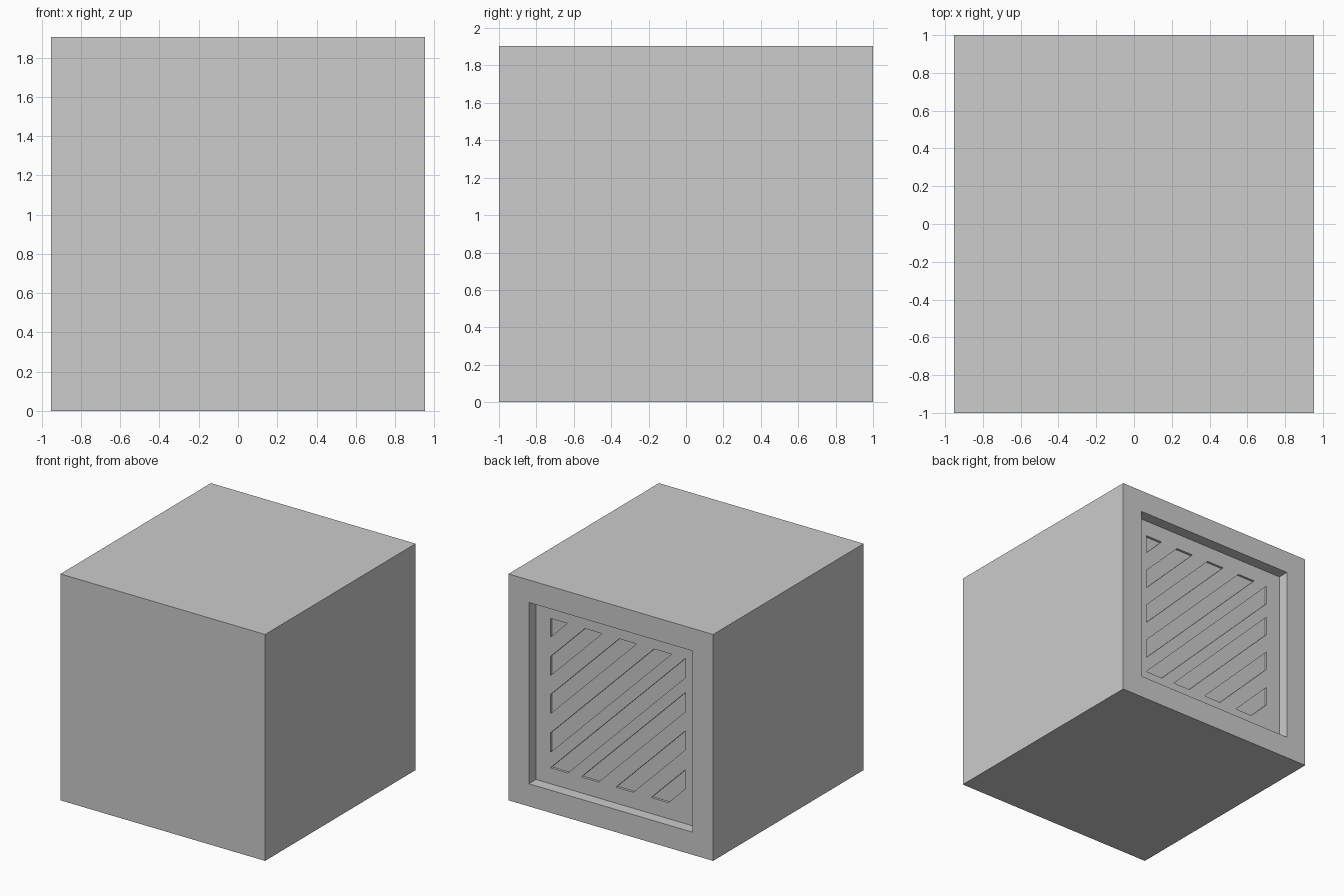
import bpy
import bmesh
from mathutils import Matrix, Vector

cube = bpy.data.objects.get("Cube")
if cube:
    bpy.data.objects.remove(cube, do_unlink=True)

WIDTH = 1.905          # width and height
LENGTH = 2.0           # front to back
RIM = 0.19             # border around the recess
RECESS = 0.095         # recess depth
BORDER = 0.134         # flat border around the grooves
GROOVE = 0.02          # groove depth

# Groove limits, as diagonal offsets from the panel's corner-to-corner line
GROOVES = [(1.10, 2.0), (0.776, 0.936), (0.455, 0.616), (0.13, 0.293),
           (-0.162, 0.0), (-0.448, -0.287), (-0.77, -0.61), (-1.097, -0.937)]

GREY = (0.604, 0.604, 0.604, 1)
grey = bpy.data.materials.new("mid grey")
grey.use_nodes = True
grey.diffuse_color = GREY
grey.node_tree.nodes["Principled BSDF"].inputs["Base Color"].default_value = GREY


def push_in(bm, faces, depth):
    """Extrude faces straight into the block, open the mouth, return the new floors."""
    out = bmesh.ops.extrude_face_region(bm, geom=faces)["geom"]
    verts = [g for g in out if isinstance(g, bmesh.types.BMVert)]
    floors = [g for g in out if isinstance(g, bmesh.types.BMFace)]
    bmesh.ops.translate(bm, verts=verts, vec=(0, -depth, 0))
    caps = [f for f in faces if f.is_valid and f not in floors]
    bmesh.ops.delete(bm, geom=caps, context='FACES_ONLY')
    bm.normal_update()
    return floors


def inset(bm, face, amount):
    bmesh.ops.inset_region(bm, faces=[face], thickness=amount, use_even_offset=True)


def diagonal(point):
    """Offset of a point from the panel's diagonal."""
    return point.x + point.z - WIDTH / 2


# Block body
bm = bmesh.new()
size = Matrix.Diagonal((WIDTH, LENGTH, WIDTH, 1))
bmesh.ops.create_cube(bm, size=1, matrix=Matrix.Translation((0, 0, WIDTH / 2)) @ size)
bm.normal_update()

# Recessed back panel
panel = max(bm.faces, key=lambda f: f.calc_center_median().y)
inset(bm, panel, RIM)
panel = push_in(bm, [panel], RECESS)[0]
inset(bm, panel, BORDER)

# Split the panel along the groove edges
strips = [panel]
for offset in sorted({c for pair in GROOVES for c in pair if abs(c) < 1.2}):
    geom = set(strips)
    for f in strips:
        geom.update(f.edges, f.verts)
    out = bmesh.ops.bisect_plane(bm, geom=list(geom), dist=0.0001,
                                 plane_co=Vector((0, 0, WIDTH / 2 + offset)),
                                 plane_no=Vector((1, 0, 1)).normalized())
    strips = list({g for g in out["geom"] if isinstance(g, bmesh.types.BMFace)} | set(strips))

# Sink every strip that lies inside a groove
sunk = [f for f in strips
        if any(a < diagonal(f.calc_center_median()) < b for a, b in GROOVES)]
push_in(bm, sunk, GROOVE)
bmesh.ops.recalc_face_normals(bm, faces=bm.faces)

mesh = bpy.data.meshes.new("vented_block")
bm.to_mesh(mesh)
bm.free()
mesh.materials.append(grey)
block = bpy.data.objects.new("vented_block", mesh)
bpy.context.collection.objects.link(block)
